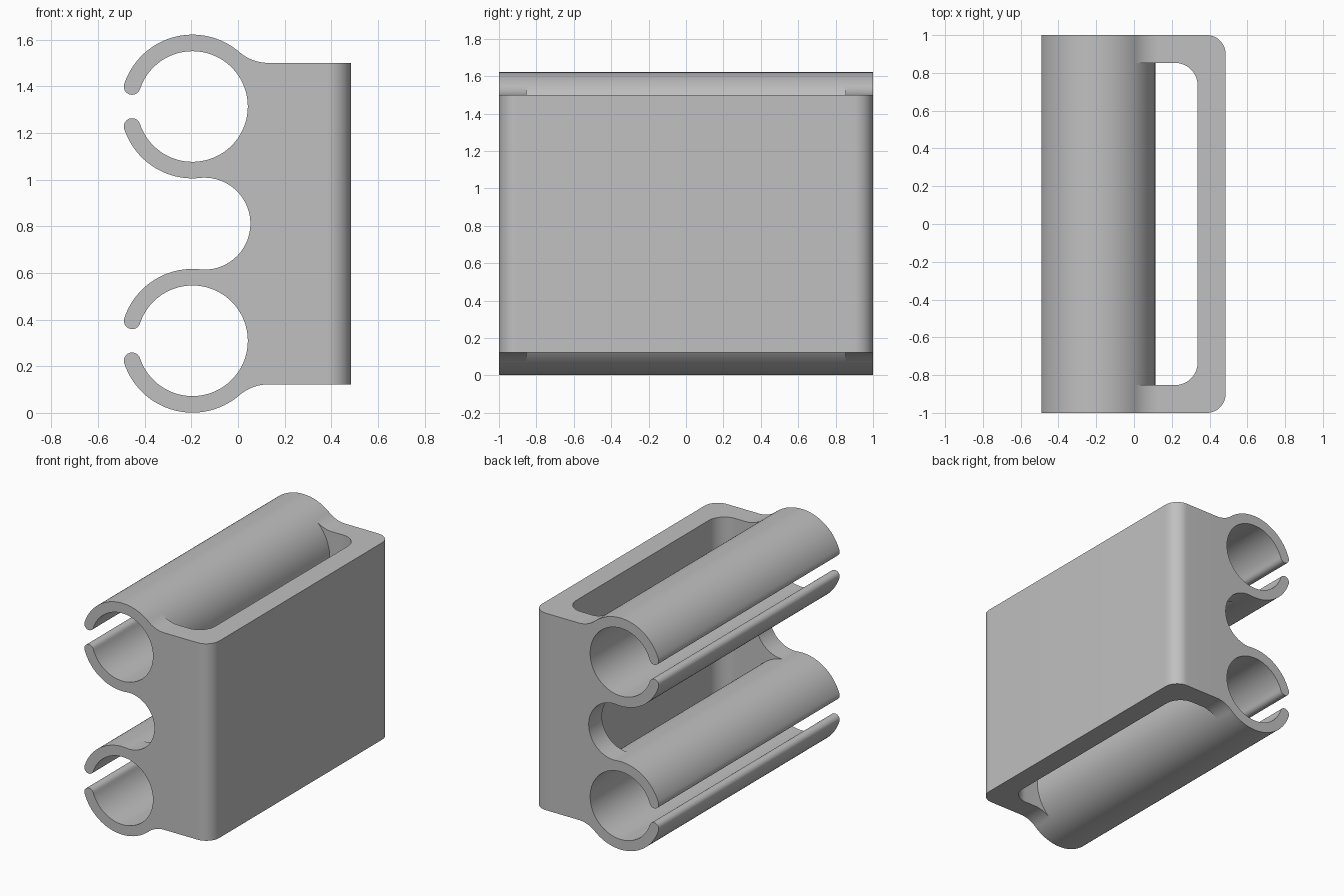
import bpy
import bmesh
from math import cos, sin, radians
from mathutils import Vector

cube = bpy.data.objects.get("Cube")
if cube:
    bpy.data.objects.remove(cube, do_unlink=True)

# Main measurements
MID_Z = 0.811
TUBE_X, TUBE_TOP = -0.195, 1.313
R_OUT, R_IN = 0.308, 0.237
HALF_GAP = 18.3

grey = bpy.data.materials.new("plain grey")
grey.use_nodes = True
colour = (0.53, 0.53, 0.53, 1)
grey.diffuse_color = colour
grey.node_tree.nodes["Principled BSDF"].inputs["Base Color"].default_value = colour


def arc(cx, cy, r, start, end, n):
    angles = [radians(start + (end - start) * i / n) for i in range(n + 1)]
    return [(cx + r * cos(a), cy + r * sin(a)) for a in angles]


def prism(name, outline, axis, low, high):
    """Extrude a closed outline along y (outline in x, z) or z (outline in x, y)."""
    bm = bmesh.new()
    if axis == "y":
        verts = [bm.verts.new((u, low, v)) for u, v in outline]
        shift = Vector((0, high - low, 0))
    else:
        verts = [bm.verts.new((u, v, low)) for u, v in outline]
        shift = Vector((0, 0, high - low))
    face = bm.faces.new(verts)
    grown = bmesh.ops.extrude_face_region(bm, geom=[face], use_keep_orig=True)
    moved = [g for g in grown["geom"] if isinstance(g, bmesh.types.BMVert)]
    bmesh.ops.translate(bm, verts=moved, vec=shift)
    bmesh.ops.recalc_face_normals(bm, faces=bm.faces)
    mesh = bpy.data.meshes.new(name)
    bm.to_mesh(mesh)
    bm.free()
    mesh.materials.append(grey)
    obj = bpy.data.objects.new(name, mesh)
    bpy.context.collection.objects.link(obj)
    return obj


def activate(obj):
    bpy.ops.object.select_all(action="DESELECT")
    obj.select_set(True)
    bpy.context.view_layer.objects.active = obj


def smooth(obj):
    activate(obj)
    bpy.ops.object.shade_smooth_by_angle(angle=radians(30))


# Clip tubes: C-shaped section with rounded lips, open to the left
def clip_tube(name, z):
    end = 180 - HALF_GAP
    mid, lip = (R_OUT + R_IN) / 2, (R_OUT - R_IN) / 2

    def lip_arc(a, first):
        cx = TUBE_X + mid * cos(radians(a))
        cz = z + mid * sin(radians(a))
        return arc(cx, cz, lip, first, first + 180, 12)[1:-1]

    outline = arc(TUBE_X, z, R_OUT, -end, end, 96)
    outline += lip_arc(end, end)
    outline += arc(TUBE_X, z, R_IN, end, -end, 96)
    outline += lip_arc(-end, 180 - end)
    smooth(prism(name, outline, "y", -1, 1))


clip_tube("upper_clip_tube", TUBE_TOP)
clip_tube("lower_clip_tube", 2 * MID_Z - TUBE_TOP)

# Frame side outline: flat top, fillet to the tube, round notch, then mirrored
half = [(0.6, 1.5)]
half += arc(0.13, 1.689, 0.189, -90, -130.8, 12)
half += arc(TUBE_X, TUBE_TOP, R_OUT - 0.008, 49.2, -84.2, 40)
half += arc(-0.144, MID_Z, 0.197, 95.8, 0, 28)
side = half + [(x, 2 * MID_Z - z) for x, z in reversed(half[:-1])]
frame = prism("frame", side, "y", -1.2, 1.2)

# Frame plan: U-shaped wall with rounded corners inside and out
plan_half = [(-0.7, 1), *arc(0.385, 0.9, 0.1, 90, 0, 14)]
inner_half = [(-0.7, 0.853), *arc(0.217, 0.733, 0.12, 90, 0, 14)]
plan = plan_half + [(x, -y) for x, y in reversed(plan_half)]
plan += [(x, -y) for x, y in inner_half] + inner_half[::-1]
wall = prism("frame_plan_cutter", plan, "z", -0.3, 2)
wall.hide_render = True

cut = frame.modifiers.new("plan", "BOOLEAN")
cut.operation = "INTERSECT"
cut.solver = "EXACT"
cut.object = wall
activate(frame)
bpy.ops.object.modifier_apply(modifier=cut.name)
bpy.data.objects.remove(wall, do_unlink=True)
smooth(frame)
